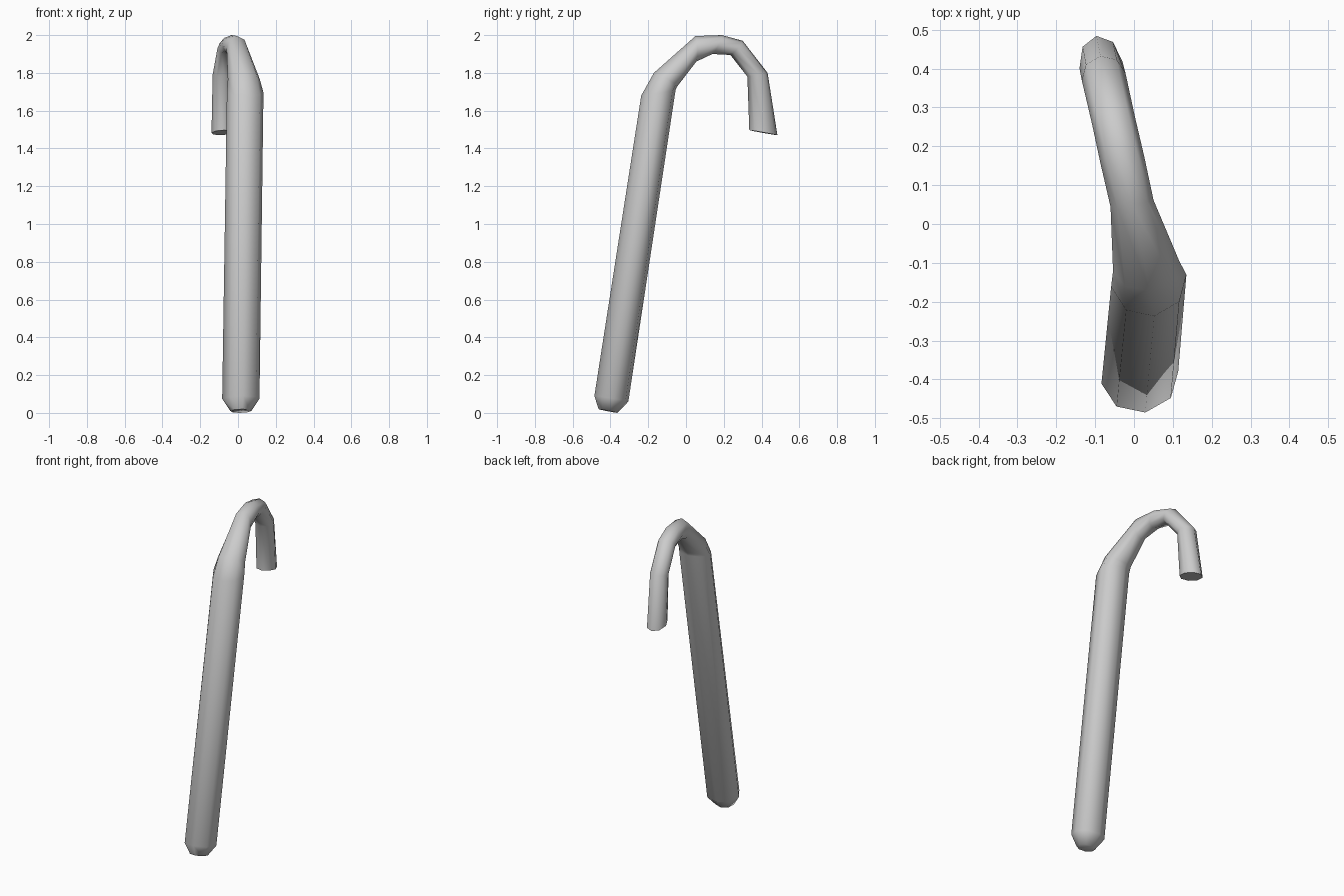
import bpy, bmesh
from math import cos, sin, tau, radians
from mathutils import Vector

if "Cube" in bpy.data.objects:
    bpy.data.objects.remove(bpy.data.objects["Cube"])

SIDES = 8
YAW = radians(9)
SIDE = Vector((cos(YAW), sin(YAW), 0))

# Stations: centre x, outer (y, z), inner (y, z), half width
STATIONS = [
    (0.015, (-0.463, 0.02), (-0.363, 0.00), 0.056),   # tip
    (0.015, (-0.485, 0.09), (-0.305, 0.06), 0.100),   # shaft bottom
    (0.038, (-0.237, 1.68), (-0.055, 1.71), 0.098),   # shaft top
    (0.031, (-0.17, 1.80), (-0.045, 1.73), 0.086),    # neck
    (-0.005, (0.05, 1.995), (0.055, 1.86), 0.056),    # hook
    (-0.030, (0.19, 2.00), (0.14, 1.90), 0.057),
    (-0.053, (0.30, 1.97), (0.235, 1.895), 0.056),
    (-0.078, (0.432, 1.80), (0.325, 1.78), 0.057),
    (-0.085, (0.484, 1.47), (0.335, 1.497), 0.056),   # hook end
]


def ring(bm, x, outer, inner, half):
    dy, dz = (outer[0] - inner[0]) / 2, (outer[1] - inner[1]) / 2
    centre = Vector((x, (outer[0] + inner[0]) / 2, (outer[1] + inner[1]) / 2))
    out = Vector((-sin(YAW) * dy, dy, dz))
    return [bm.verts.new(centre + SIDE * half * cos(tau * i / SIDES) + out * sin(tau * i / SIDES))
            for i in range(SIDES)]


# Hooked cane: one tapering octagonal tube with closed ends
bm = bmesh.new()
rings = [ring(bm, *s) for s in STATIONS]
for a, b in zip(rings, rings[1:]):
    for i in range(SIDES):
        j = (i + 1) % SIDES
        bm.faces.new((a[i], a[j], b[j], b[i]))
bm.faces.new(rings[0][::-1])
bm.faces.new(rings[-1])
bmesh.ops.recalc_face_normals(bm, faces=bm.faces[:])

mesh = bpy.data.meshes.new("hooked_cane")
bm.to_mesh(mesh)
bm.free()
cane = bpy.data.objects.new("hooked_cane", mesh)
bpy.context.collection.objects.link(cane)
bpy.context.view_layer.objects.active = cane
cane.select_set(True)
bpy.ops.object.shade_smooth_by_angle(angle=radians(60))
